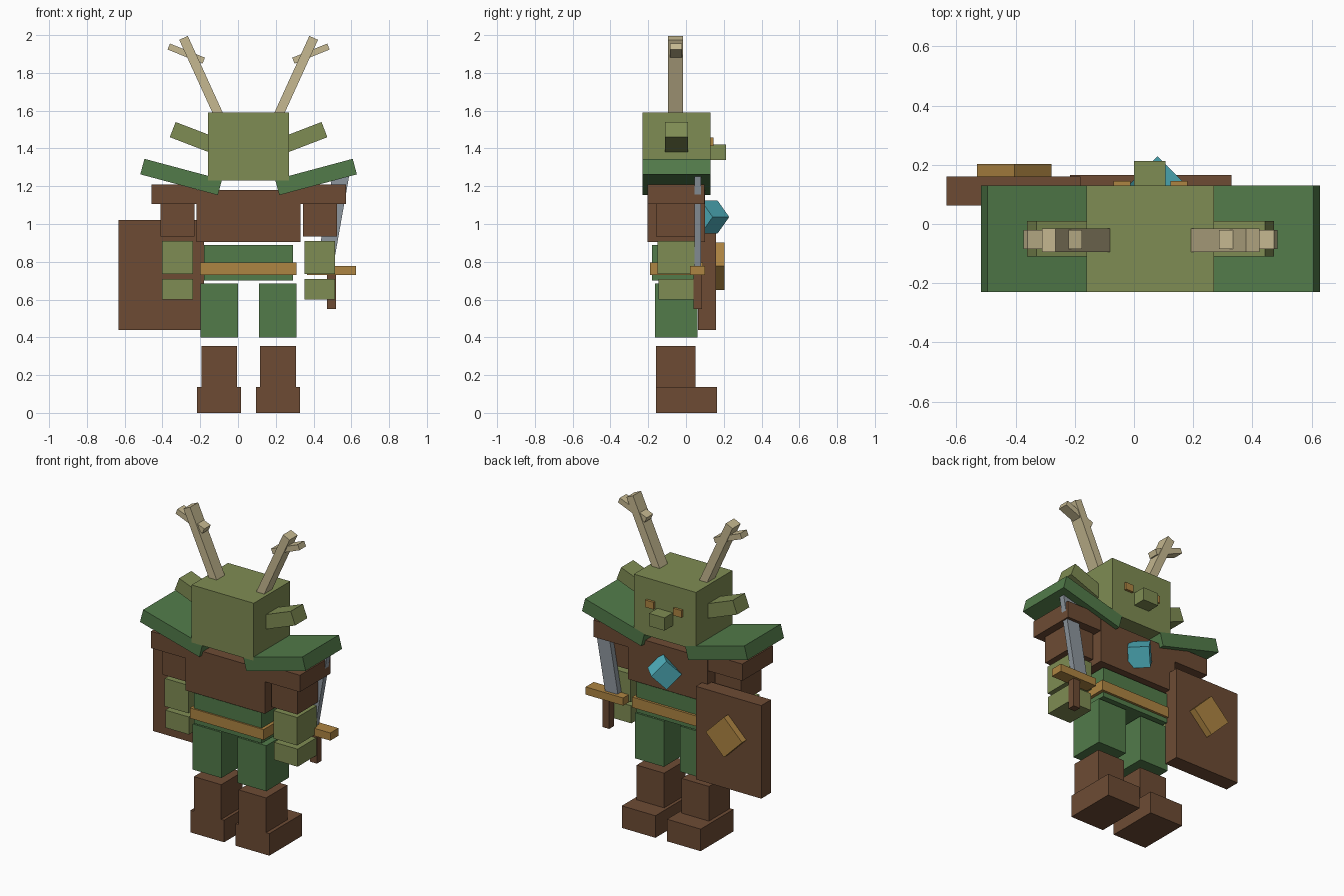
import bpy
from math import radians
from mathutils import Euler, Matrix, Vector

if "Cube" in bpy.data.objects:
    bpy.data.objects.remove(bpy.data.objects["Cube"])

CX = 0.056  # body symmetry plane


def material(name, hex_code):
    def lin(c):
        return c / 12.92 if c <= 0.04045 else ((c + 0.055) / 1.055) ** 2.4
    m = bpy.data.materials.new(name)
    m.diffuse_color = [lin(int(hex_code[i:i + 2], 16) / 255) for i in (0, 2, 4)] + [1]
    m.use_nodes = True
    m.node_tree.nodes["Principled BSDF"].inputs["Base Color"].default_value = m.diffuse_color
    return m


BROWN = material("brown leather", "6d4b34")
GREEN = material("green cloth", "527b4a")
OLIVE = material("olive skin", "7f8c53")
AMBER = material("amber brass", "ae8542")
BONE = material("pale bone", "c6b991")
STEEL = material("grey steel", "8d969e")
TEAL = material("turquoise gem", "4fb0bd")


def box(name, mat, center, size, rot=(0, 0, 0)):
    """Box of a given size, turned by degrees about its centre."""
    bpy.ops.mesh.primitive_cube_add(size=1)
    o = bpy.context.object
    o.name = name
    turn = Euler([radians(a) for a in rot]).to_matrix().to_4x4()
    o.data.transform(Matrix.Translation(center) @ turn @ Matrix.Diagonal((*size, 1)))
    o.data.materials.append(mat)
    return o


def block(name, mat, x, y, z):
    """Upright box from its ranges along each axis."""
    lo, hi = Vector((x[0], y[0], z[0])), Vector((x[1], y[1], z[1]))
    return box(name, mat, (lo + hi) / 2, hi - lo)


# Head, nose and torso
block("head", OLIVE, (-0.16, 0.27), (-0.23, 0.13), (1.23, 1.59))
block("nose", OLIVE, (0.0, 0.107), (0.12, 0.213), (1.34, 1.42))
block("torso", BROWN, (-0.22, 0.33), (-0.205, 0.10), (0.905, 1.18))
block("waist", GREEN, (-0.18, 0.29), (-0.18, 0.075), (0.70, 0.89))
block("belt", AMBER, (-0.20, 0.31), (-0.19, 0.09), (0.73, 0.795))
box("chest_gem", TEAL, (0.062, 0.123, 1.037), (0.124,) * 3, (45, 0, -45))

# Paired parts: s is the side, offsets are measured outward from the body plane
for s, side in ((-1, "left"), (1, "right")):
    def pair(name, mat, inner, outer, y, z):
        block(f"{side}_{name}", mat, sorted((CX + s * inner, CX + s * outer)), y, z)

    def tilted(name, mat, off, y, z, size, tilt):
        box(f"{side}_{name}", mat, (CX + s * off, y, z), size, (0, s * tilt, 0))

    # Face and antlers
    pair("eye", AMBER, 0.068, 0.125, (0.125, 0.145), (1.413, 1.458))
    tilted("ear", OLIVE, 0.285, -0.05, 1.455, (0.25, 0.12, 0.086), -21)
    tilted("antler", BONE, 0.245, -0.055, 1.767, (0.05, 0.08, 0.48), 24.5)
    tilted("antler_branch", BONE, 0.330, -0.052, 1.902, (0.20, 0.064, 0.034), -22)

    # Arms
    tilted("shoulder_guard", GREEN, 0.357, -0.05, 1.249, (0.425, 0.36, 0.085), -15)
    pair("shoulder", BROWN, 0.27, 0.515, (-0.204, 0.099), (1.105, 1.21))
    pair("upper_arm", BROWN, 0.287, 0.467, (-0.16, 0.045), (0.935, 1.11))
    pair("forearm", OLIVE, 0.295, 0.458, (-0.15, 0.045), (0.735, 0.91))
    pair("hand", OLIVE, 0.295, 0.458, (-0.145, 0.04), (0.60, 0.71))

    # Legs
    pair("thigh", GREEN, 0.055, 0.255, (-0.165, 0.06), (0.40, 0.685))
    pair("shin", BROWN, 0.06, 0.25, (-0.16, 0.05), (0.13, 0.355))
    pair("boot", BROWN, 0.04, 0.273, (-0.16, 0.165), (0.0, 0.138))

# Shield with diamond emblem
block("shield", BROWN, (-0.633, -0.18), (0.063, 0.16), (0.438, 1.02))
box("shield_emblem", AMBER, (-0.404, 0.18, 0.777), (0.178, 0.045, 0.178), (0, 45, 0))

# Sword, leaning outward
box("sword_blade", STEEL, (0.505, 0.062, 1.035), (0.088, 0.036, 0.53), (0, 10, 0))
block("sword_guard", AMBER, (0.365, 0.625), (0.02, 0.10), (0.73, 0.778))
block("sword_handle", BROWN, (0.472, 0.518), (0.04, 0.085), (0.55, 0.735))
